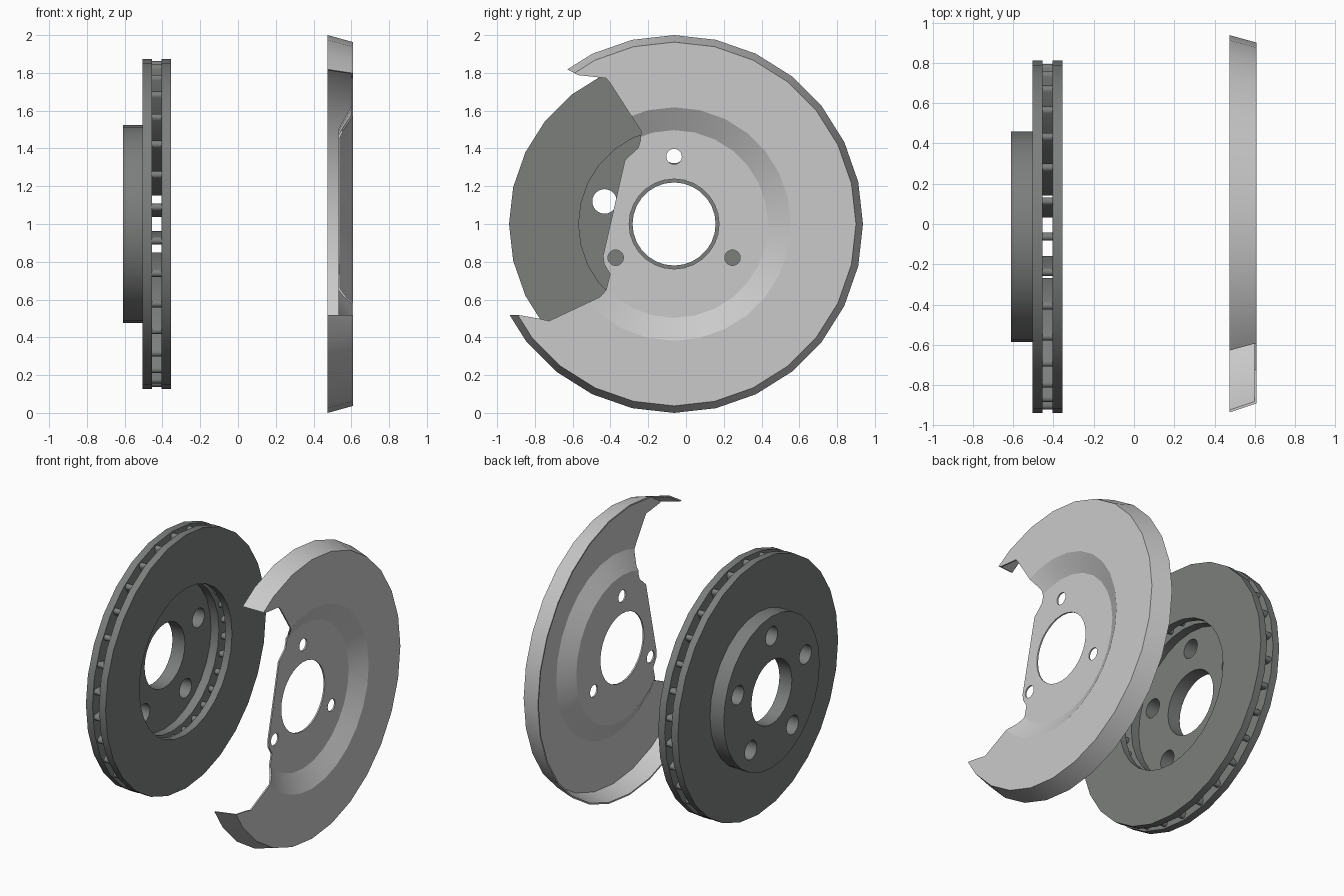
import bpy, bmesh, math

if "Cube" in bpy.data.objects:
    bpy.data.objects.remove(bpy.data.objects["Cube"])

CY, CZ = -0.063, 1.0      # axle position (axis runs along x)
SIDES = 28


def material(name, rgb):
    m = bpy.data.materials.new(name)
    m.diffuse_color = (*rgb, 1)
    m.use_nodes = True
    m.node_tree.nodes["Principled BSDF"].inputs["Base Color"].default_value = m.diffuse_color
    return m


IRON = material("dark_iron", (0.20, 0.21, 0.203))
STEEL = material("light_steel", (0.59, 0.59, 0.59))


def make_object(name, bm, mat=None):
    bmesh.ops.recalc_face_normals(bm, faces=bm.faces)
    me = bpy.data.meshes.new(name)
    bm.to_mesh(me)
    bm.free()
    ob = bpy.data.objects.new(name, me)
    bpy.context.collection.objects.link(ob)
    if mat:
        me.materials.append(mat)
    return ob


def lathe(bm, profile):
    """Closed (x, radius) profile turned about the axle."""
    rings = []
    for i in range(SIDES):
        a = 2 * math.pi * i / SIDES
        rings.append([bm.verts.new((x, CY + r * math.sin(a), CZ + r * math.cos(a)))
                      for x, r in profile])
    n = len(profile)
    for i in range(SIDES):
        p, q = rings[i], rings[(i + 1) % SIDES]
        for j in range(n):
            k = (j + 1) % n
            bm.faces.new((p[j], p[k], q[k], q[j]))


def prism(bm, outline, x0, x1):
    """Extrude a (y, z) outline along x."""
    a = [bm.verts.new((x0, y, z)) for y, z in outline]
    b = [bm.verts.new((x1, y, z)) for y, z in outline]
    bm.faces.new(a)
    bm.faces.new(b[::-1])
    n = len(outline)
    for i in range(n):
        j = (i + 1) % n
        bm.faces.new((a[i], b[i], b[j], a[j]))


def hole_outline(deg, dist, r, n=24):
    a = math.radians(deg)
    y, z = CY + dist * math.cos(a), CZ + dist * math.sin(a)
    return [(y + r * math.cos(2 * math.pi * i / n), z + r * math.sin(2 * math.pi * i / n))
            for i in range(n)]


def cut(ob, cutter):
    bpy.context.view_layer.objects.active = ob
    mod = ob.modifiers.new("cut", 'BOOLEAN')
    mod.operation = 'DIFFERENCE'
    mod.solver = 'EXACT'
    mod.object = cutter
    bpy.ops.object.modifier_apply(modifier=mod.name)
    bpy.data.objects.remove(cutter)


def smooth(ob, deg=20):
    bpy.ops.object.select_all(action='DESELECT')
    ob.select_set(True)
    bpy.context.view_layer.objects.active = ob
    bpy.ops.object.shade_smooth_by_angle(angle=math.radians(deg))


# Rotor: hat with outer friction plate
bm = bmesh.new()
lathe(bm, [(-0.61, 0.22), (-0.61, 0.523), (-0.505, 0.523), (-0.505, 0.874),
           (-0.455, 0.874), (-0.455, 0.505), (-0.515, 0.505), (-0.515, 0.22)])
hat = make_object("rotor_hat_and_outer_plate", bm, IRON)

# Five stud holes
bm = bmesh.new()
for k in range(5):
    prism(bm, hole_outline(90 + 72 * k, 0.387, 0.065), -0.7, -0.48)
cut(hat, make_object("stud_hole_cutter", bm))
smooth(hat)

# Rotor: inner friction plate
bm = bmesh.new()
lathe(bm, [(-0.405, 0.505), (-0.405, 0.874), (-0.355, 0.874), (-0.355, 0.505)])
smooth(make_object("rotor_inner_plate", bm, IRON))

# Cooling vanes with rounded ends
bm = bmesh.new()
W, R0, R1 = 0.02, 0.55, 0.842
for k in range(30):
    a = math.radians(90 + 12 * k)
    c, s = math.cos(a), math.sin(a)
    pts = []
    for centre, start in ((R1, -90), (R0, 90)):
        for i in range(7):
            t = math.radians(start + 30 * i)
            pts.append((centre + W * math.cos(t), W * math.sin(t)))
    prism(bm, [(CY + u * c - v * s, CZ + u * s + v * c) for u, v in pts], -0.455, -0.405)
smooth(make_object("rotor_vanes", bm, IRON), 35)

# Dust shield: thin dished sheet
bm = bmesh.new()
lathe(bm, [(0.475, 1.0), (0.609, 0.963), (0.609, 0.618), (0.541, 0.497), (0.541, 0.238),
           (0.531, 0.238), (0.531, 0.501), (0.599, 0.622), (0.599, 0.955), (0.475, 0.99)])
shield = make_object("dust_shield", bm, STEEL)

# Caliper opening and three mounting holes
bm = bmesh.new()
prism(bm, [(-0.75, 1.88), (-0.63, 1.82), (-0.571, 1.788), (-0.423, 1.772), (-0.402, 1.746),
           (-0.238, 1.492), (-0.242, 1.44), (-0.254, 1.402), (-0.323, 1.339),
           (-0.439, 0.831), (-0.434, 0.788), (-0.402, 0.735), (-0.423, 0.65),
           (-0.455, 0.614), (-0.725, 0.487), (-0.767, 0.497), (-0.884, 0.518),
           (-0.921, 0.519), (-1.3, 0.519), (-1.3, 1.6)], 0.4, 0.7)
for k in range(3):
    prism(bm, hole_outline(90 + 120 * k, 0.357, 0.041), 0.4, 0.7)
cut(shield, make_object("shield_cutter", bm))
smooth(shield)
